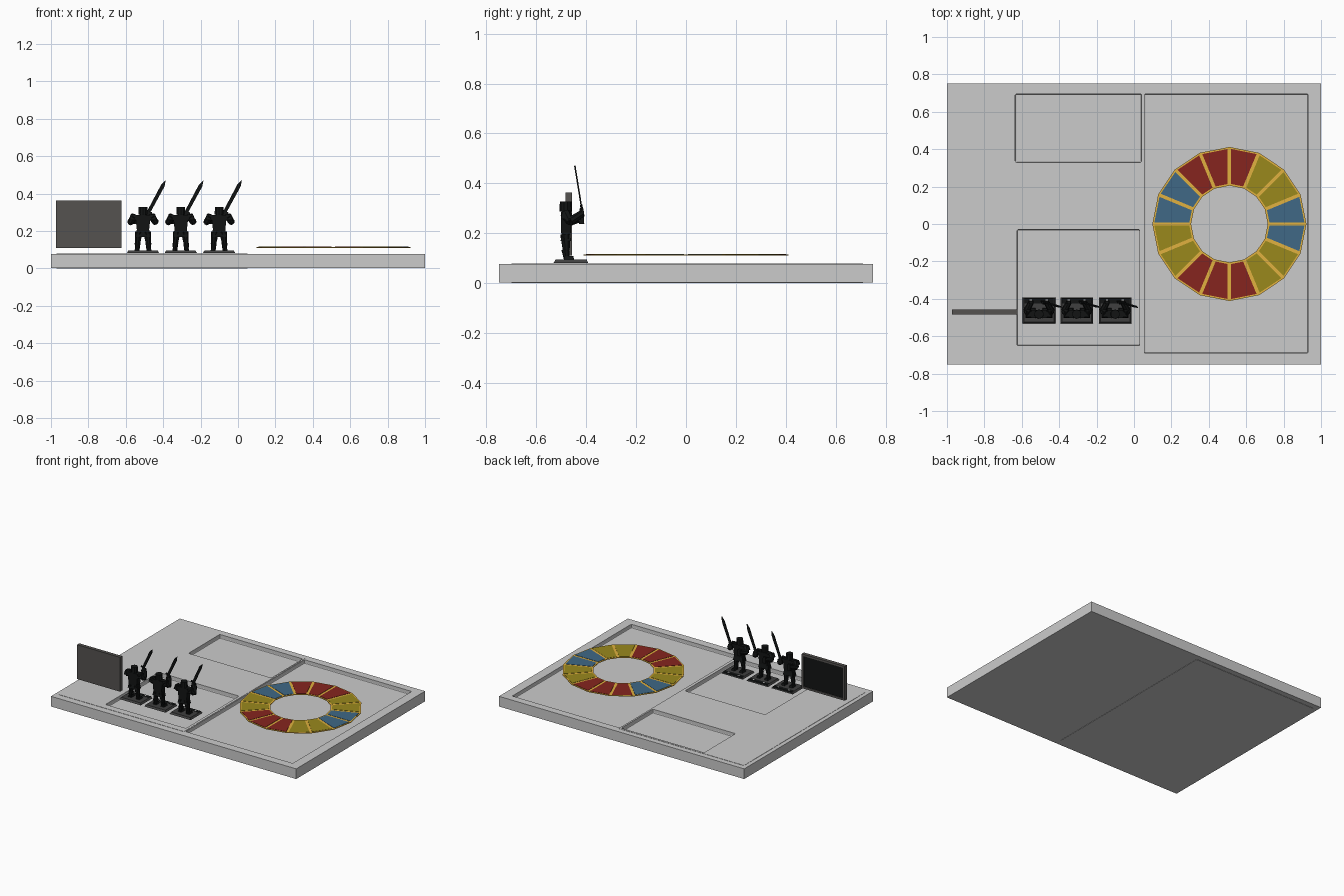
import bpy, bmesh, math
from mathutils import Vector, Matrix

if "Cube" in bpy.data.objects:
    bpy.data.objects.remove(bpy.data.objects["Cube"])

def mat(name, c):
    m = bpy.data.materials.new(name)
    m.diffuse_color = (*c, 1)
    m.use_nodes = True
    m.node_tree.nodes["Principled BSDF"].inputs["Base Color"].default_value = m.diffuse_color
    return m

BLACK = mat("black", (0.006, 0.007, 0.007))
DARK = mat("dark_grey", (0.09, 0.085, 0.08))
PLINTH = mat("plinth_grey", (0.05, 0.05, 0.05))
WHITE = mat("white", (0.8, 0.8, 0.8))
GOLD = mat("gold", (0.75, 0.44, 0.05))
RED = mat("red", (0.24, 0.018, 0.013))
YELLOW = mat("yellow", (0.32, 0.25, 0.012))
BLUE = mat("blue", (0.05, 0.14, 0.24))

def finish(name, bm, m=None):
    bmesh.ops.recalc_face_normals(bm, faces=bm.faces)
    me = bpy.data.meshes.new(name)
    bm.to_mesh(me)
    bm.free()
    ob = bpy.data.objects.new(name, me)
    bpy.context.collection.objects.link(ob)
    if m:
        me.materials.append(m)
    return ob

def add_box(bm, x0, x1, y0, y1, z0, z1, taper=0.0):
    """Box whose top can be drawn in by taper on every side."""
    vs = bmesh.ops.create_cube(bm, size=1)["verts"]
    for v in vs:
        t = taper if v.co.z > 0 else 0
        v.co = ((x1 - t if v.co.x > 0 else x0 + t),
                (y1 - t if v.co.y > 0 else y0 + t),
                (z1 if v.co.z > 0 else z0))
    return vs

def box(name, *dims, m=None, taper=0.0):
    bm = bmesh.new()
    add_box(bm, *dims, taper=taper)
    return finish(name, bm, m)

def add_limb(bm, a, b, r0, r1, sides=8):
    """Tapered prism from a to b."""
    a, b = Vector(a), Vector(b)
    d = b - a
    M = Matrix.Translation((a + b) / 2) @ d.to_track_quat('Z', 'Y').to_matrix().to_4x4()
    bmesh.ops.create_cone(bm, cap_ends=True, segments=sides, radius1=r0,
                          radius2=r1, depth=d.length, matrix=M)

# Board: slab with a slightly proud left block, both cut by three shallow trays
board = box("board_slab", -1, 1, -0.75, 0.75, 0.002, 0.077)
left = box("board_left_block", -0.97, 0.05, -0.70, 0.71, 0, 0.079)
trays = [(0.055, 0.93, -0.69, 0.695), (-0.635, 0.04, 0.33, 0.695), (-0.625, 0.03, -0.65, -0.03)]
for i, t in enumerate(trays):
    cut = box(f"tray_cutter_{i}", *t, 0.05, 0.2)
    bv = cut.modifiers.new("round", 'BEVEL')
    bv.width, bv.segments = 0.006, 2
    cut.hide_render = True
    cut.hide_set(True)
    for ob in (board, left):
        b = ob.modifiers.new("tray", 'BOOLEAN')
        b.operation, b.object, b.solver = 'DIFFERENCE', cut, 'EXACT'

# Wheel: a gold 16-sided ring carrying inset coloured tiles
C, N, RO, RI = (0.51, 0.0), 16, 0.412, 0.205

def sector(bm, i, r0, r1, z0, z1, gap):
    a0, a1 = 2 * math.pi * i / N, 2 * math.pi * (i + 1) / N
    pts = []
    for r, a, s in ((r0, a0, 1), (r1, a0, 1), (r1, a1, -1), (r0, a1, -1)):
        # shift along the tangent so the divider has constant width
        pts.append((C[0] + r * math.cos(a) - s * gap * math.sin(a),
                    C[1] + r * math.sin(a) + s * gap * math.cos(a)))
    f = bm.faces.new([bm.verts.new((x, y, z0)) for x, y in pts])
    ext = bmesh.ops.extrude_face_region(bm, geom=[f], use_keep_orig=True)["geom"]
    for v in ext:
        if isinstance(v, bmesh.types.BMVert):
            v.co.z = z1

bm = bmesh.new()
rings = [[bm.verts.new((C[0] + r * math.cos(2 * math.pi * k / N),
                        C[1] + r * math.sin(2 * math.pi * k / N), z)) for k in range(N)]
         for r, z in ((RI, 0.110), (RO, 0.110), (RO, 0.114), (RI, 0.114))]
for j in range(4):
    A, B = rings[j], rings[(j + 1) % 4]
    for k in range(N):
        bm.faces.new((A[k], A[(k + 1) % N], B[(k + 1) % N], B[k]))
finish("wheel_ring", bm, GOLD)

pattern = "BYYRRRBBYYRRRYYB"
for key, name, m in (("R", "red_tiles", RED), ("Y", "yellow_tiles", YELLOW), ("B", "blue_tiles", BLUE)):
    bm = bmesh.new()
    for i, k in enumerate(pattern):
        if k == key:
            sector(bm, i, RI + 0.009, RO - 0.011, 0.1135, 0.116, 0.009)
    finish(name, bm, m)

# Display panel: frame with a recessed black screen facing the back
bm = bmesh.new()
add_box(bm, -0.973, -0.623, -0.484, -0.468, 0.11, 0.363)
for d in ((-0.973, -0.623, 0.11, 0.124), (-0.973, -0.623, 0.349, 0.363),
          (-0.973, -0.959, 0.124, 0.349), (-0.637, -0.623, 0.124, 0.349)):
    add_box(bm, d[0], d[1], -0.468, -0.458, d[2], d[3])
finish("display_frame", bm, DARK)
box("display_screen", -0.959, -0.637, -0.469, -0.464, 0.124, 0.349, m=BLACK)

# Swordsman, facing the back, built around x = 0
def swordsman(x):
    bm = bmesh.new()
    for s in (-1, 1):
        add_limb(bm, (s * 0.030, -0.478, 0.093), (s * 0.029, -0.484, 0.135), 0.011, 0.016)   # shin
        add_limb(bm, (s * 0.029, -0.480, 0.130), (s * 0.022, -0.484, 0.195), 0.014, 0.021)   # thigh
        add_box(bm, s * 0.032 - 0.014, s * 0.032 + 0.014, -0.490, -0.448, 0.093, 0.108, 0.004)  # boot
        add_limb(bm, (s * 0.045, -0.483, 0.280), (s * 0.068, -0.465, 0.245), 0.022, 0.016)   # upper arm
        add_box(bm, s * 0.052 - 0.020, s * 0.052 + 0.020, -0.502, -0.462, 0.258, 0.288, 0.006)  # shoulder plate
    add_limb(bm, (-0.068, -0.466, 0.247), (-0.042, -0.418, 0.262), 0.018, 0.015)  # left forearm
    add_limb(bm, (0.068, -0.466, 0.247), (0.040, -0.418, 0.278), 0.018, 0.015)    # right forearm
    add_box(bm, -0.056, -0.030, -0.430, -0.408, 0.238, 0.284, 0.003)              # left fist
    add_box(bm, 0.020, 0.050, -0.430, -0.408, 0.266, 0.300, 0.003)                # right fist
    add_box(bm, -0.040, 0.040, -0.503, -0.460, 0.168, 0.205, 0.006)               # belt skirt
    chest = add_box(bm, -0.032, 0.032, -0.502, -0.461, 0.198, 0.286)
    for v in chest:                                                               # broad chest
        if v.co.z > 0.25:
            v.co.x *= 1.3
    add_limb(bm, (0, -0.482, 0.28), (0, -0.482, 0.296), 0.018, 0.018)             # neck
    add_limb(bm, (0, -0.482, 0.288), (0, -0.482, 0.328), 0.025, 0.024, 10)        # helmet
    ob = finish("swordsman", bm, BLACK)

    # Sword: flat blade with pointed tip, crossguard and grip, along local z
    bm = bmesh.new()
    prof = [(-0.009, 0.02), (0.009, 0.02), (0.010, 0.18), (0, 0.212), (-0.010, 0.18)]
    f = bm.faces.new([bm.verts.new((px, -0.003, pz)) for px, pz in prof])
    ext = bmesh.ops.extrude_face_region(bm, geom=[f], use_keep_orig=True)["geom"]
    for v in ext:
        if isinstance(v, bmesh.types.BMVert):
            v.co.y = 0.003
    add_box(bm, -0.020, 0.020, -0.005, 0.005, 0.014, 0.022)
    add_limb(bm, (0, 0, -0.02), (0, 0, 0.018), 0.006, 0.006, 6)
    a, b = Vector((0.022, -0.416, 0.286)), Vector((0.122, -0.446, 0.472))
    zax = (b - a).normalized()
    yax = zax.cross(Vector((1, 0, 0))).normalized()
    R = Matrix((yax.cross(zax), yax, zax)).transposed().to_4x4()
    bmesh.ops.transform(bm, matrix=Matrix.Translation(a) @ R, verts=bm.verts)
    sw = finish("sword", bm, BLACK)

    # Plinth with a black front strip and two pale marks
    pl = box("plinth", -0.087, 0.087, -0.531, -0.392, 0.081, 0.094, m=PLINTH, taper=0.008)
    st = box("plinth_strip", -0.082, 0.082, -0.428, -0.394, 0.083, 0.0948, m=BLACK, taper=0.004)
    bm = bmesh.new()
    for mx in (-0.05, 0.035):
        add_box(bm, mx, mx + 0.013, -0.415, -0.405, 0.094, 0.0953)
    mk = finish("plinth_marks", bm, WHITE)
    for o in (ob, sw, pl, st, mk):
        o.location.x = x

for x in (-0.508, -0.306, -0.101):
    swordsman(x)
